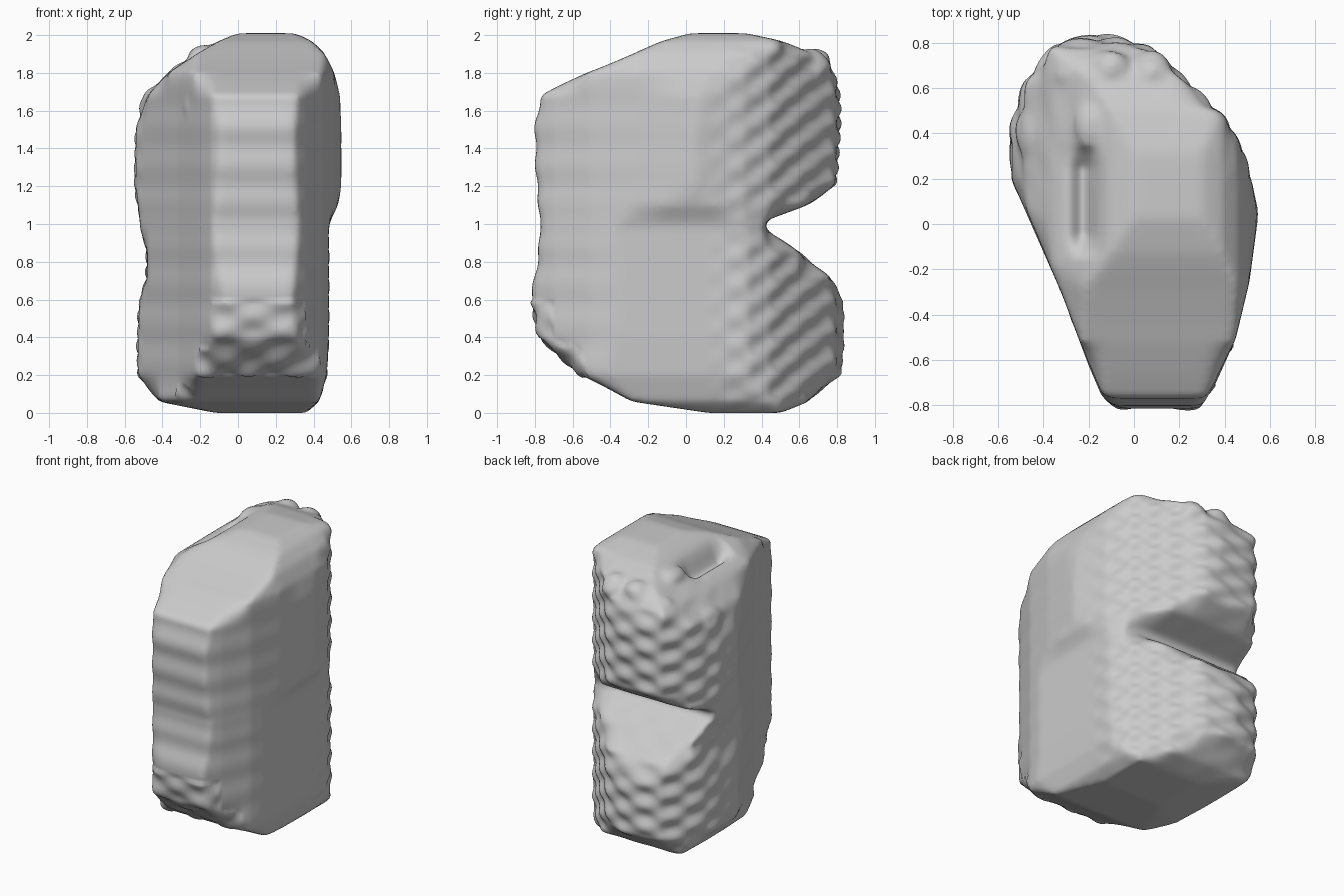
import bpy, bmesh, math
from mathutils import Vector

if "Cube" in bpy.data.objects:
    bpy.data.objects.remove(bpy.data.objects["Cube"])

stone = bpy.data.materials.new("stone grey")
stone.use_nodes = True
grey = (0.6, 0.6, 0.6, 1)
stone.diffuse_color = grey
stone.node_tree.nodes["Principled BSDF"].inputs["Base Color"].default_value = grey

# Egg-shaped plan, blunt at the front
plan = [(-.05, -.83), (.28, -.83), (.36, -.7), (.45, -.5), (.51, -.25), (.55, .05),
        (.49, .3), (.41, .45), (.24, .62), (.06, .78), (-.15, .84), (-.35, .79),
        (-.48, .62), (-.55, .4), (-.54, .2), (-.43, -.05), (-.32, -.3), (-.2, -.62), (-.14, -.76)]

# Limits at each height: z, front, back, left-hand and right-hand x
levels = [(0, .12, .5, -.12, .36), (.06, -.28, .64, -.42, .43), (.2, -.56, .82, -.53, .47),
          (.4, -.78, .84, -.53, .48), (.6, -.82, .83, -.52, .48), (.72, -.8, .76, -.48, .48),
          (.85, -.78, .6, -.48, .48), (.98, -.77, .41, -.52, .48), (1.02, -.77, .43, -.52, .49),
          (1.1, -.78, .64, -.53, .53), (1.2, -.79, .79, -.55, .55), (1.5, -.8, .81, -.54, .55),
          (1.68, -.77, .81, -.48, .54), (1.8, -.53, .78, -.37, .51), (1.9, -.28, .67, -.22, .46),
          (1.97, -.12, .5, -.1, .39), (2.01, .02, .32, 0, .3)]


def dense(points, steps=8):
    out = []
    for a, b in zip(points, points[1:] + points[:1]):
        out += [Vector(a).lerp(Vector(b), i / steps) for i in range(steps)]
    return out


def clamp(v, lo, hi):
    return max(lo, min(hi, v))


bm = bmesh.new()
rings = []
for z, front, back, lo, hi in levels:
    rings.append([bm.verts.new((clamp(p.x, lo, hi), clamp(p.y, front, back), z))
                  for p in dense(plan)])
for low, high in zip(rings, rings[1:]):
    n = len(low)
    for i in range(n):
        j = (i + 1) % n
        bm.faces.new((low[i], low[j], high[j], high[i]))
bm.faces.new(rings[0][::-1])
bm.faces.new(rings[-1])


def lump(x, y, z, r, stretch=1):
    made = bmesh.ops.create_icosphere(bm, subdivisions=3, radius=r)["verts"]
    for v in made:
        v.co = Vector((v.co.x + x, v.co.y * stretch + y, v.co.z + z))


# Lumps along the shoulder and rear crown
for spec in [(-.18, .43, 1.86, .09, 1.5), (-.1, -.36, 1.72, .09, 1.3), (-.28, .66, 1.76, .1),
             (-.1, .68, 1.83, .1), (.08, .66, 1.83, .1), (.22, .52, 1.85, .09),
             (.35, .36, 1.8, .08), (-.3, .1, 1.72, .09, 3), (-.43, .4, 1.64, .09, 1.6),
             (-.21, -.4, 1.62, .08)]:
    lump(*spec)
mesh = bpy.data.meshes.new("boulder")
bm.to_mesh(mesh)
bm.free()
boulder = bpy.data.objects.new("boulder", mesh)
bpy.context.collection.objects.link(boulder)
bpy.context.view_layer.objects.active = boulder
boulder.select_set(True)
remesh = boulder.modifiers.new("remesh", "REMESH")
remesh.mode = "VOXEL"
remesh.voxel_size = 0.018
smooth = boulder.modifiers.new("smooth", "SMOOTH")
smooth.iterations = 12
for name in ("remesh", "smooth"):
    bpy.ops.object.modifier_apply(modifier=name)

# Regular knobs on the rear, soft bands on the front, hollow beside the shoulder
bm = bmesh.new()
bm.from_mesh(boulder.data)
bm.normal_update()
for v in bm.verts:
    x, y, z = v.co
    rear = clamp((y - .1) / .4, 0, 1) * (1 - abs(v.normal.z))
    if v.normal.y < -.5 and z < .6:
        rear = .7
    gap = clamp(abs(z - 1) / .15, 0, 1)
    around = math.atan2(y, x)
    knobs = math.sin(z * 40) * math.sin(around * 16)
    bands = math.sin(z * 30) * (1 - rear) * abs(v.normal.y)
    move = (knobs * rear * .014 + bands * .006) * gap
    hollow = math.exp(-((x + .22) / .05) ** 2) * clamp((.35 - y) / .1, 0, 1)
    hollow *= clamp((y + .15) / .1, 0, 1) * clamp((z - 1.6) / .1, 0, 1)
    v.co += v.normal * move - Vector((0, 0, .09 * hollow))
bm.to_mesh(boulder.data)
bm.free()

# Small knob on the shoulder
bpy.ops.mesh.primitive_uv_sphere_add(segments=24, ring_count=16, radius=.068, location=(-.18, -.18, 1.84))
knob = bpy.context.object
knob.name = "shoulder_knob"

for ob in (boulder, knob):
    ob.data.materials.clear()
    ob.data.materials.append(stone)
    for face in ob.data.polygons:
        face.use_smooth = True
